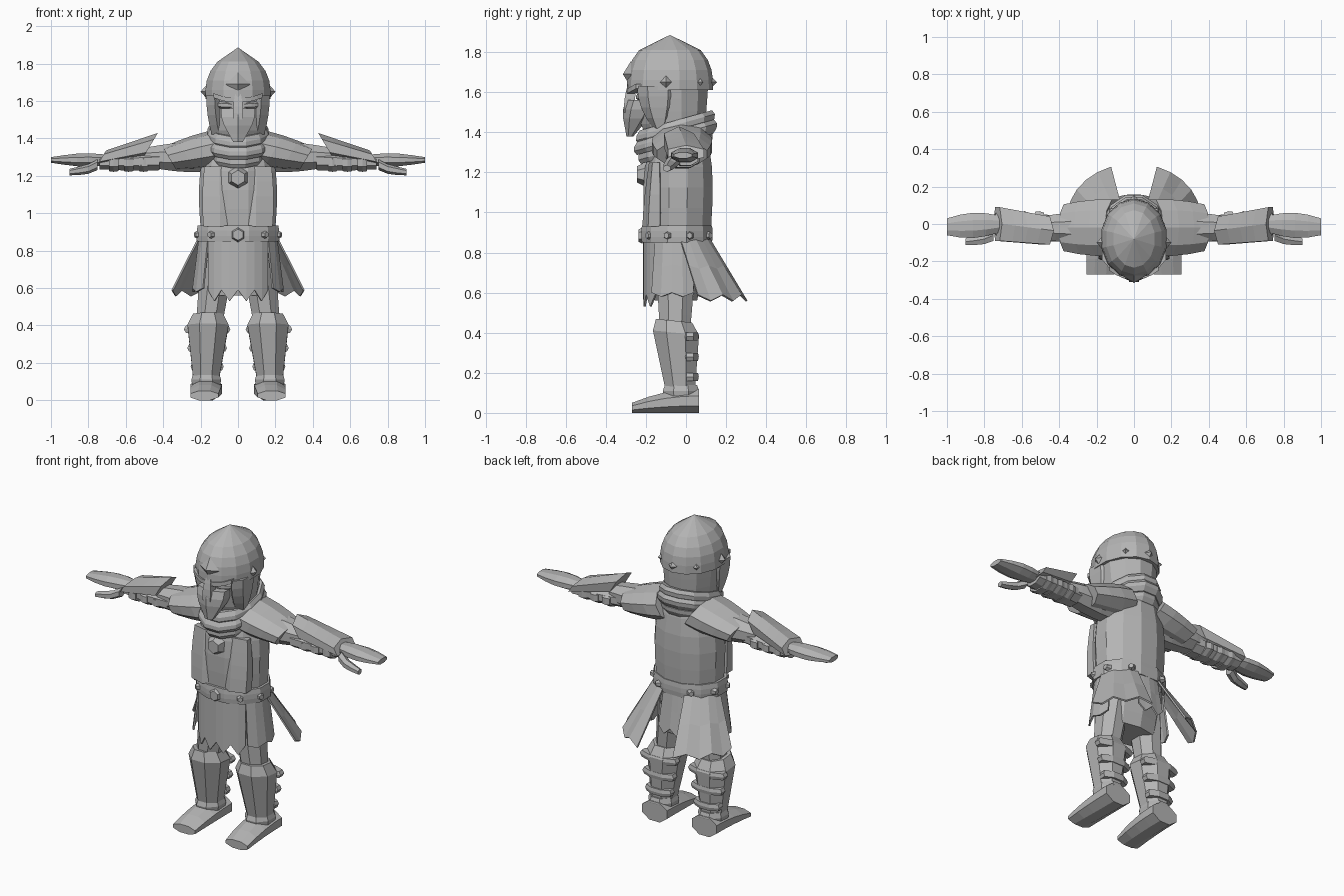
import bpy, bmesh, math
from mathutils import Vector

if "Cube" in bpy.data.objects:
    bpy.data.objects.remove(bpy.data.objects["Cube"])

GREY = (.46, .46, .46, 1)
grey = bpy.data.materials.new("plain_grey")
grey.use_nodes = True
grey.diffuse_color = GREY
grey.node_tree.nodes["Principled BSDF"].inputs["Base Color"].default_value = GREY


def finish(name, bm, mirror, thickness=0):
    bmesh.ops.recalc_face_normals(bm, faces=bm.faces)
    mesh = bpy.data.meshes.new(name)
    bm.to_mesh(mesh)
    bm.free()
    mesh.materials.append(grey)
    part = bpy.data.objects.new(name, mesh)
    bpy.context.collection.objects.link(part)
    if thickness:
        part.modifiers.new("thickness", "SOLIDIFY").thickness = thickness
    if mirror:
        part.modifiers.new("mirror", "MIRROR")


def tube(name, start, end, size, end_size, sides=8, steps=4,
         power=1, swell=0, lean=0, mirror=False):
    """Loft between two points; power delays the taper, swell fattens the middle."""
    start, end, size, end_size = map(Vector, (start, end, size, end_size))
    span = end - start
    axis = max(range(3), key=lambda i: abs(span[i]))
    across = [i for i in range(3) if i != axis]
    bm = bmesh.new()
    loops = []
    for step in range(steps + 1):
        t = step / steps
        shaped = t ** power
        centre = start.lerp(end, shaped)
        centre[axis] = start[axis] + span[axis] * t
        radii = size.lerp(end_size, shaped) * (1 + swell * math.sin(math.pi * t))
        radii /= math.cos(math.pi / sides)
        loop = []
        for side in range(sides):
            angle = math.tau * (side + .5) / sides
            point = centre.copy()
            point[across[0]] += radii.x * math.cos(angle)
            rise = radii.y * math.sin(angle)
            point[across[1]] += rise
            point[axis] += lean * rise
            loop.append(bm.verts.new(point))
        loops.append(loop)
    for low, high in zip(loops, loops[1:]):
        for i in range(sides):
            bm.faces.new((low[i - 1], low[i], high[i], high[i - 1]))
    bm.faces.new(loops[0])
    bm.faces.new(loops[-1])
    finish(name, bm, mirror)


def around_waist(degrees, flare, height):
    """Point on the waist oval, turning from the front towards the left."""
    angle = math.radians(degrees)
    return Vector((.21 * flare * math.sin(angle),
                   -.045 - .17 * flare * math.cos(angle), height))


def cloth(name, first, last, columns, hem, flare, ragged, sweep=0):
    """Sheet hanging from the belt with a zigzag hem, swept backwards."""
    bm = bmesh.new()
    rows = []
    for column in range(columns):
        degrees = first + (last - first) * column / (columns - 1)
        top = around_waist(degrees, 1, .88)
        low = around_waist(degrees, flare, hem + ragged * (-1) ** column)
        low.y += sweep
        rows.append([bm.verts.new(p) for p in (top, top.lerp(low, .5), low)])
    for left, right in zip(rows, rows[1:]):
        for i in range(2):
            bm.faces.new((left[i], right[i], right[i + 1], left[i + 1]))
    finish(name, bm, True, thickness=.01)


def stud(name, place, facing, size, height, sides=4, tip=0, mirror=False):
    bm = bmesh.new()
    bmesh.ops.create_cone(bm, cap_ends=True, segments=sides, radius1=size,
                          radius2=tip, depth=height)
    turn = Vector(facing).to_track_quat("Z", "Y").to_matrix()
    for vert in bm.verts:
        vert.co = turn @ vert.co + Vector(place)
    finish(name, bm, mirror)


# Head and helmet
tube("head", start=(0, -.06, 1.38), end=(0, -.07, 1.63), size=(.12, .14),
     end_size=(.16, .18), sides=12, power=.5)
tube("helmet_dome", start=(0, -.08, 1.61), end=(0, -.08, 1.81), size=(.175, .21),
     end_size=(.11, .15), sides=14, power=3)
tube("helmet_peak", start=(0, -.08, 1.81), end=(0, -.08, 1.885), size=(.11, .15),
     end_size=(.002, .002), sides=14, steps=1)
stud("helmet_front_stud", (0, -.295, 1.69), (0, -1, 0), size=.065, height=.04)
stud("helmet_back_stud", (0, .135, 1.65), (0, 1, 0), size=.04, height=.04)
stud("helmet_side_studs", (.18, -.1, 1.65), (1, 0, 0), size=.045, height=.04, mirror=True)
stud("helmet_rear_studs", (.12, .07, 1.65), (1, 1, 0), size=.04, height=.04, mirror=True)

# Face
tube("face_mask", start=(0, -.22, 1.56), end=(0, -.28, 1.38), size=(.09, .07),
     end_size=(.025, .015), sides=6, swell=.3)
tube("nose_guard", start=(0, -.29, 1.5), end=(0, -.27, 1.64), size=(.025, .02),
     end_size=(.015, .02), sides=4, swell=.3)
tube("cheek_guards", start=(.125, -.14, 1.63), end=(.1, -.13, 1.42), size=(.045, .09),
     end_size=(.04, .03), sides=6, power=2, mirror=True)
tube("brows", start=(.015, -.275, 1.605), end=(.13, -.23, 1.63), size=(.02, .012),
     end_size=(.02, .012), sides=4, power=2, mirror=True)
tube("eyes", start=(.035, -.235, 1.575), end=(.11, -.205, 1.58), size=(.015, .012),
     end_size=(.015, .012), sides=6, swell=.5, mirror=True)

# Neck scarf and pendant
for wrap, width in enumerate((.14, .16, .15)):
    height = 1.29 + .05 * wrap
    tube("scarf_wrap", start=(0, -.055, height), end=(0, -.05, height + .07),
         size=(width, width + .03), end_size=(width, width + .03),
         sides=12, steps=3, swell=.1, lean=.28)
stud("pendant", (0, -.22, 1.19), (0, -1, 0), size=.065, height=.05, sides=6, tip=.04)

# Torso
tube("torso", start=(0, -.04, .92), end=(0, -.02, 1.43), size=(.2, .165),
     end_size=(.13, .11), sides=12, steps=5, power=4, swell=.06)
tube("chest_plates", start=(.1, -.15, 1.25), end=(.095, -.16, .93), size=(.08, .03),
     end_size=(.09, .05), sides=6, swell=.1, mirror=True)
tube("hips", start=(0, -.05, .56), end=(0, -.045, .87), size=(.18, .1),
     end_size=(.205, .16), sides=10)

# Belt
tube("belt", start=(0, -.045, .85), end=(0, -.045, .935), size=(.22, .175),
     end_size=(.215, .175), sides=12, steps=3, swell=.02)
stud("belt_buckle", (0, -.228, .885), (0, -1, 0), size=.04, height=.02, sides=6, tip=.03)
for degrees in (40, 75, 110, 150):
    outward = around_waist(degrees, 1, 0)
    stud("belt_studs", around_waist(degrees, 1.07, .885), outward, size=.025,
         height=.03, sides=6, tip=.015, mirror=True)

# Hanging cloth
cloth("front_panel", first=0, last=50, columns=5, hem=.56, flare=1, ragged=.03)
cloth("side_panels", first=50, last=115, columns=5, hem=.59, flare=1.17, ragged=.01)
cloth("back_cape", first=95, last=160, columns=6, hem=.575, flare=1.7, ragged=.015, sweep=.08)
cloth("back_cape_centre", first=160, last=180, columns=3, hem=.63, flare=1.2, ragged=.02)

# Legs and shin guards
tube("thighs", start=(.155, -.055, .4), end=(.11, -.05, .75), size=(.07, .075),
     end_size=(.09, .1), mirror=True)
tube("shin_guards", start=(.17, -.03, .12), end=(.16, -.05, .4), size=(.07, .075),
     end_size=(.11, .115), lean=-.1, mirror=True)
tube("knee_guards", start=(.16, -.05, .4), end=(.16, -.06, .46), size=(.11, .115),
     end_size=(.08, .09), steps=1, lean=-.1, mirror=True)
for height in (.18, .28, .38):
    width = .05 + height / 6
    tube("shin_straps", start=(.165, .02, height - .02), end=(.165, .02, height + .02),
         size=(width, .04), end_size=(width, .04), steps=2, swell=.1, mirror=True)

# Boots
tube("ankles", start=(.17, -.025, .08), end=(.17, -.025, .14), size=(.075, .085),
     end_size=(.07, .08), steps=2, swell=.1, mirror=True)
tube("boots", start=(.17, .065, .06), end=(.18, -.27, .025), size=(.085, .06),
     end_size=(.075, .025), power=2, mirror=True)

# Shoulders and arms
tube("shoulder_pads", start=(.1, -.02, 1.345), end=(.365, -.02, 1.29), size=(.15, .09),
     end_size=(.125, .06), sides=10, steps=3, swell=.07, lean=.6, mirror=True)
tube("upper_arms", start=(.18, -.02, 1.3), end=(.5, -.02, 1.3), size=(.08, .08),
     end_size=(.06, .05), swell=.15, mirror=True)
tube("forearms", start=(.42, -.025, 1.28), end=(.74, 0, 1.27), size=(.07, .05),
     end_size=(.06, .035), swell=.1, mirror=True)
tube("arm_guards", start=(.47, -.035, 1.36), end=(.73, 0, 1.295), size=(.075, .06),
     end_size=(.09, .035), sides=6, lean=-.6, mirror=True)
for reach in (.48, .56, .64):
    tube("arm_straps", start=(reach, -.015, 1.27), end=(reach + .05, -.01, 1.27),
         size=(.075, .045), end_size=(.075, .045), steps=2, swell=.08, mirror=True)

# Hands
tube("palms", start=(.72, 0, 1.285), end=(1, -.015, 1.285), size=(.045, .03),
     end_size=(.045, .015), swell=.5, mirror=True)
tube("thumbs", start=(.75, -.06, 1.26), end=(.9, -.095, 1.22), size=(.03, .025),
     end_size=(.018, .015), sides=6, steps=3, power=.5, swell=.2, mirror=True)
